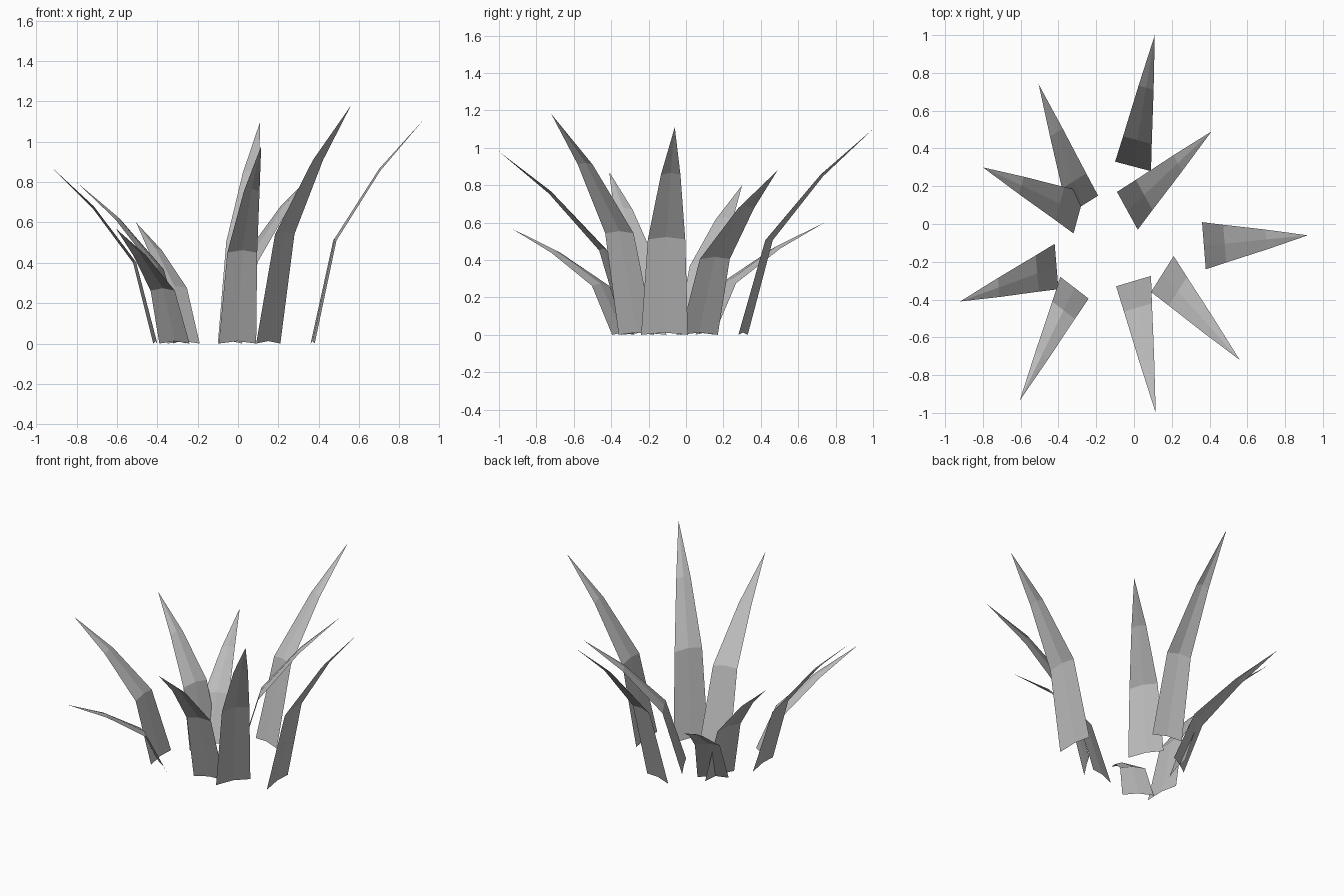
import bpy
from mathutils import Vector

if "Cube" in bpy.data.objects:
    bpy.data.objects.remove(bpy.data.objects["Cube"])

leaf_grey = bpy.data.materials.new("leaf grey")
leaf_grey.diffuse_color = (0.5, 0.5, 0.5, 1)
leaf_grey.use_nodes = True
leaf_grey.node_tree.nodes["Principled BSDF"].inputs["Base Color"].default_value = leaf_grey.diffuse_color

# Shared leaf shape: (reach fraction, height fraction, width fraction)
SECTIONS = [(0, 0, 1), (0.2, 0.46, 0.8), (0.6, 0.77, 0.42)]
CREASE = 0.012  # how far the midrib is lifted

# Two base corners (seen from inside: left, right), tip
LEAVES = {
    "back_leaf": ((-0.10, 0.33), (0.09, 0.28), (0.11, 1.00, 1.10)),
    "back_right_leaf": ((-0.09, 0.17), (0.02, -0.03), (0.41, 0.49, 0.88)),
    "right_leaf": ((0.36, 0.01), (0.38, -0.24), (0.92, -0.06, 1.11)),
    "front_right_leaf": ((0.21, -0.17), (0.09, -0.36), (0.56, -0.72, 1.18)),
    "front_leaf": ((0.09, -0.275), (-0.095, -0.33), (0.115, -1.00, 0.98)),
    "front_left_leaf": ((-0.24, -0.395), (-0.39, -0.28), (-0.605, -0.935, 0.57)),
    "left_front_leaf": ((-0.40, -0.345), (-0.42, -0.105), (-0.92, -0.41, 0.87)),
    "left_back_leaf": ((-0.32, -0.05), (-0.26, 0.17), (-0.80, 0.30, 0.80)),
    "back_left_leaf": ((-0.35, 0.05), (-0.19, 0.15), (-0.505, 0.74, 0.60)),
}


def make_leaf(name, left, right, tip):
    left, right, tip = Vector((*left, 0)), Vector((*right, 0)), Vector(tip)
    base, half = (left + right) / 2, (right - left) / 2
    verts, faces = [], []
    # Rows of left edge, raised midrib and right edge
    for reach, height, width in SECTIONS:
        centre = base.lerp(tip, reach)
        centre.z = tip.z * height
        for side in (-1, 0, 1):
            lift = Vector((0, 0, CREASE if side == 0 else 0))
            verts.append(centre + half * side * width + lift)
    verts.append(tip)
    for row in range(2):
        for col in range(2):
            a = row * 3 + col
            faces.append((a, a + 3, a + 4, a + 1))
    # Pointed end
    faces += [(6, 9, 7), (7, 9, 8)]
    faces = [f[::-1] for f in faces]
    mesh = bpy.data.meshes.new(name)
    mesh.from_pydata(verts, [], faces)
    mesh.materials.append(leaf_grey)
    mesh.update()
    obj = bpy.data.objects.new(name, mesh)
    bpy.context.collection.objects.link(obj)


for leaf_name, (a, b, c) in LEAVES.items():
    make_leaf(leaf_name, a, b, c)
